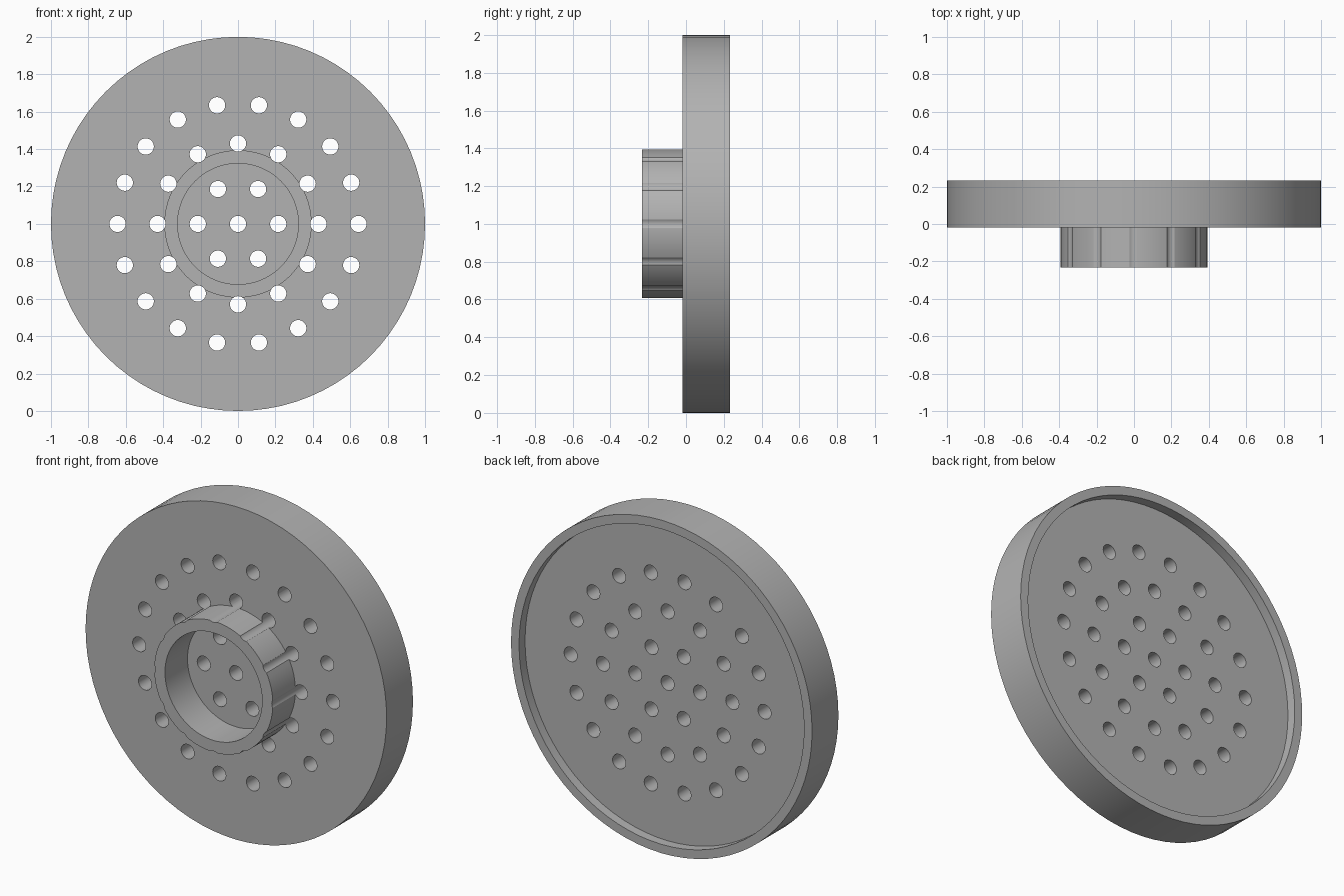
import bpy, bmesh, math
from mathutils import Matrix, Vector

if "Cube" in bpy.data.objects:
    bpy.data.objects.remove(bpy.data.objects["Cube"], do_unlink=True)

CENTRE_Z = 1.0
FRONT, PLATE_FRONT, FLOOR, BACK = -0.232, -0.018, 0.175, 0.232
HOLE_RADIUS = 0.0435

grey = bpy.data.materials.new("plain_grey")
grey.use_nodes = True
colour = (0.45, 0.45, 0.45, 1)
grey.diffuse_color = colour
grey.node_tree.nodes["Principled BSDF"].inputs["Base Color"].default_value = colour


def make_object(name, bm):
    bmesh.ops.recalc_face_normals(bm, faces=bm.faces)
    mesh = bpy.data.meshes.new(name)
    bm.to_mesh(mesh)
    bm.free()
    mesh.materials.append(grey)
    obj = bpy.data.objects.new(name, mesh)
    bpy.context.collection.objects.link(obj)
    return obj


def lathe(name, profile, sides):
    """Turn a (radius, y) profile about the front-to-back axis, capping both ends."""
    bm = bmesh.new()
    rings = []
    for r, y in profile:
        angles = [math.tau * i / sides for i in range(sides)]
        rings.append([bm.verts.new((r * math.cos(a), y, CENTRE_Z + r * math.sin(a)))
                      for a in angles])
    for a, b in zip(rings, rings[1:]):
        for i in range(sides):
            j = (i + 1) % sides
            bm.faces.new((a[i], a[j], b[j], b[i]))
    bm.faces.new(rings[0])
    bm.faces.new(rings[-1])
    return make_object(name, bm)


# Dished plate with the short collar on its front
plate = lathe("perforated_plate", [
    (0.323, PLATE_FRONT), (0.323, FRONT), (0.394, FRONT), (0.394, PLATE_FRONT),
    (1.0, PLATE_FRONT), (1.0, BACK), (0.947, BACK), (0.947, FLOOR)], 80)

# Concentric rings of drills; the third ring also grooves the collar
bm = bmesh.new()
for count, radius, start in ((1, 0, 0), (6, 0.215, 0), (12, 0.43, 0), (18, 0.644, 0)):
    for i in range(count):
        a = math.tau * i / count + start
        place = Matrix.Translation(Vector((radius * math.cos(a), 0,
                                           CENTRE_Z + radius * math.sin(a))))
        bmesh.ops.create_cone(bm, cap_ends=True, segments=32, depth=1,
                              radius1=HOLE_RADIUS, radius2=HOLE_RADIUS,
                              matrix=place @ Matrix.Rotation(math.pi / 2, 4, 'X'))
drills = make_object("hole_cutters", bm)
drills.hide_render = True

cut = plate.modifiers.new("holes", 'BOOLEAN')
cut.operation = 'DIFFERENCE'
cut.solver = 'EXACT'
cut.object = drills

# Bake the holes, then smooth the round walls
bpy.ops.object.select_all(action='DESELECT')
plate.select_set(True)
bpy.context.view_layer.objects.active = plate
bpy.ops.object.modifier_apply(modifier=cut.name)
bpy.data.objects.remove(drills, do_unlink=True)
bpy.ops.object.shade_smooth_by_angle(angle=math.radians(30))
